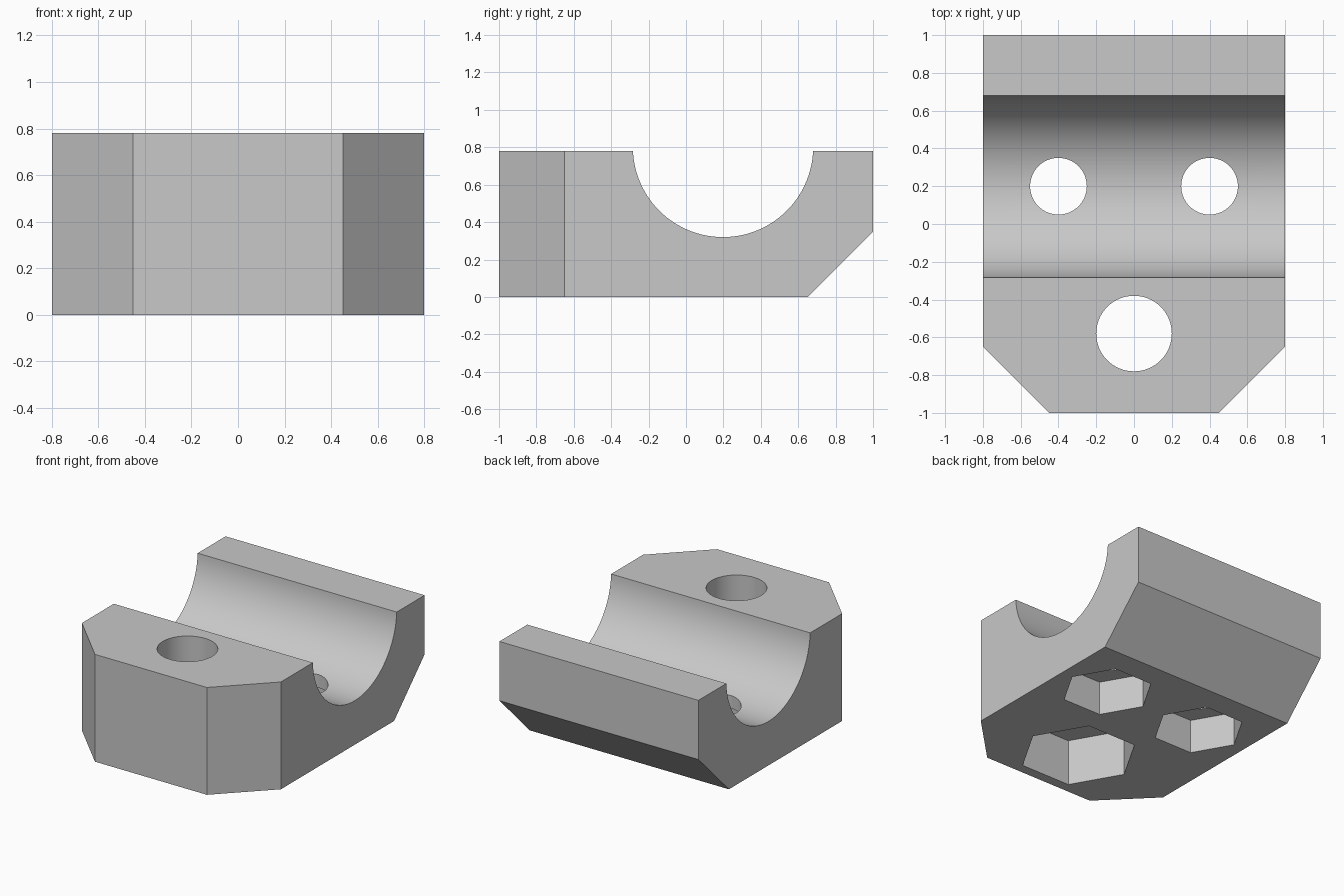
import bpy
import bmesh
from math import sin, cos, asin, pi
from mathutils import Matrix, Vector

cube = bpy.data.objects.get("Cube")
if cube:
    bpy.data.objects.remove(cube, do_unlink=True)

HALF_X, HEIGHT, CHAMFER = 0.8, 0.78, 0.35
GROOVE_Y, GROOVE_Z, GROOVE_R = 0.198, 0.802, 0.482

grey = bpy.data.materials.new("plain grey")
grey.use_nodes = True
colour = (0.58, 0.58, 0.58, 1)
grey.diffuse_color = colour
grey.node_tree.nodes["Principled BSDF"].inputs["Base Color"].default_value = colour


def add_object(name, bm):
    bmesh.ops.recalc_face_normals(bm, faces=bm.faces)
    mesh = bpy.data.meshes.new(name)
    bm.to_mesh(mesh)
    bm.free()
    mesh.materials.append(grey)
    obj = bpy.data.objects.new(name, mesh)
    bpy.context.collection.objects.link(obj)
    return obj


def prism_cutter(name, x, y, radius, bottom, top, sides):
    bm = bmesh.new()
    bmesh.ops.create_cone(bm, cap_ends=True, segments=sides, radius1=radius,
                          radius2=radius, depth=top - bottom,
                          matrix=Matrix.Translation((x, y, (bottom + top) / 2)))
    # Put one corner of the prism on the x axis
    first = min(bm.verts, key=lambda v: abs(v.co.y - y))
    if abs(first.co.y - y) > 0.001:
        bmesh.ops.rotate(bm, verts=bm.verts, cent=(x, y, 0),
                         matrix=Matrix.Rotation(pi / sides, 3, "Z"))
    obj = add_object(name, bm)
    obj.hide_render = True
    return obj


# Side profile: block with a sloped lower back edge and a round channel on top
profile = [(-1, HEIGHT), (-1, 0), (1 - CHAMFER, 0), (1, CHAMFER), (1, HEIGHT)]
start = -asin((GROOVE_Z - HEIGHT) / GROOVE_R)
steps = 64
for i in range(steps + 1):
    a = start - (pi + 2 * start) * i / steps
    profile.append((GROOVE_Y + GROOVE_R * cos(a), GROOVE_Z + GROOVE_R * sin(a)))

bm = bmesh.new()
face = bm.faces.new([bm.verts.new((-HALF_X, y, z)) for y, z in profile])
side = bmesh.ops.extrude_face_region(bm, geom=[face])
moved = [g for g in side["geom"] if isinstance(g, bmesh.types.BMVert)]
bmesh.ops.translate(bm, verts=moved, vec=Vector((2 * HALF_X, 0, 0)))
if face.is_valid and not any(len(e.link_faces) == 2 for e in face.edges):
    bm.faces.remove(face)

# Chamfer the two upright front corners
corners = [e for e in bm.edges
           if all(v.co.y < -0.99 for v in e.verts)
           and abs(e.verts[0].co.z - e.verts[1].co.z) > 0.1]
bmesh.ops.bevel(bm, geom=corners, offset=CHAMFER, offset_type="OFFSET",
                segments=1, affect="EDGES")
block = add_object("clamp_block", bm)

# Bolt holes with hexagonal nut pockets: x, y, hole radius, pocket radius, depth
bolts = [(0, -0.58, 0.2, 0.4, 0.34),
         (-0.4, 0.2, 0.15, 0.31, 0.25),
         (0.4, 0.2, 0.15, 0.31, 0.25)]
cutters = []
for x, y, hole, pocket, depth in bolts:
    cutters.append(prism_cutter("nut_pocket_cutter", x, y, pocket, -0.1, depth, 6))
    cutters.append(prism_cutter("bolt_hole_cutter", x, y, hole, depth - 0.1, 1, 64))

for cutter in cutters:
    mod = block.modifiers.new("cut", "BOOLEAN")
    mod.operation = "DIFFERENCE"
    mod.solver = "EXACT"
    mod.object = cutter

# Bake the cuts and discard the cutters
bpy.context.view_layer.update()
graph = bpy.context.evaluated_depsgraph_get()
block.data = bpy.data.meshes.new_from_object(block.evaluated_get(graph))
block.modifiers.clear()
for cutter in cutters:
    bpy.data.objects.remove(cutter, do_unlink=True)

# Smooth channel and bores, crisp edges elsewhere
bpy.ops.object.select_all(action="DESELECT")
block.select_set(True)
bpy.context.view_layer.objects.active = block
bpy.ops.object.shade_smooth_by_angle(angle=pi / 6)
